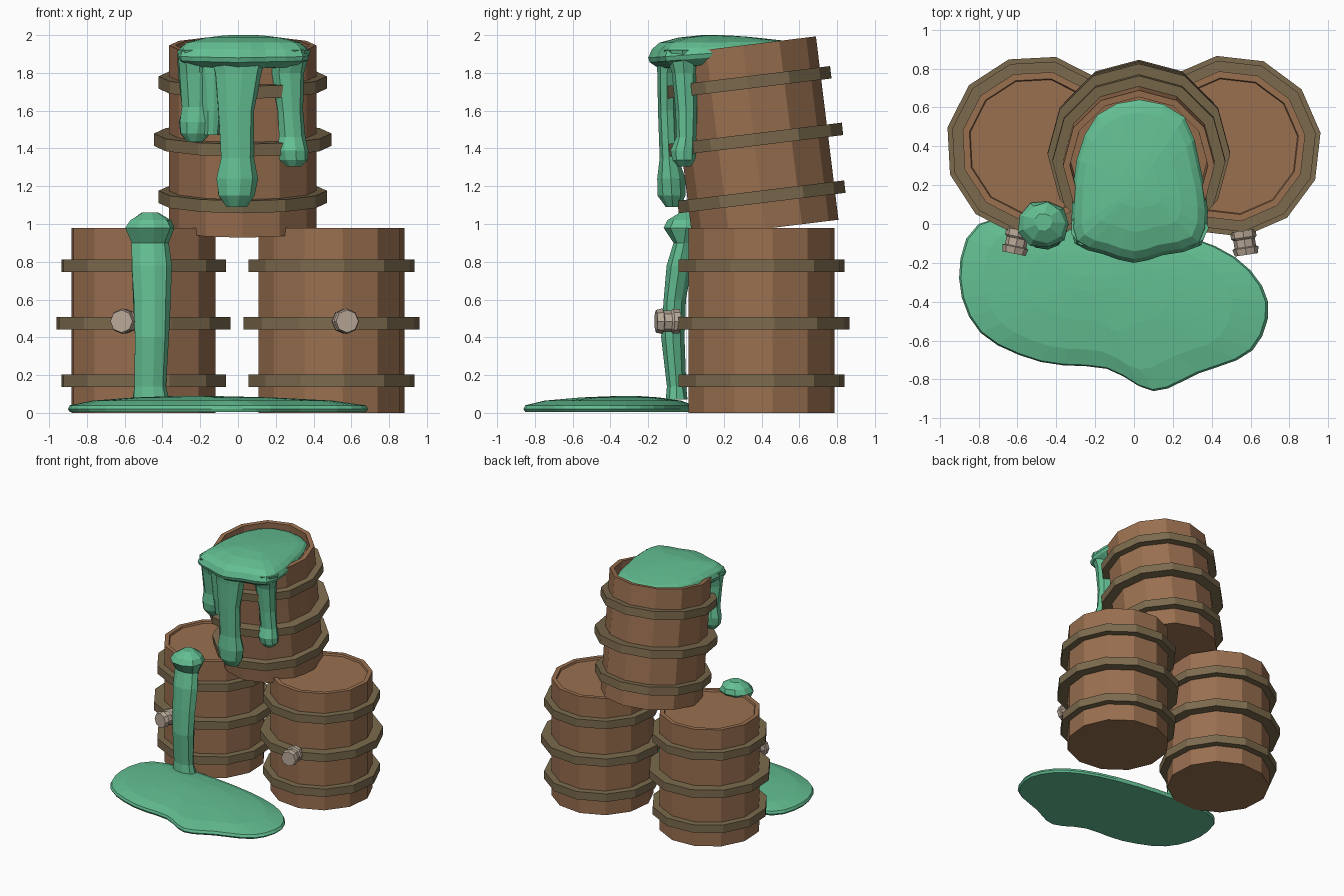
import bpy, bmesh, random
from math import cos, sin, pi, radians
from mathutils import Vector, Matrix

random.seed(4)
if "Cube" in bpy.data.objects:
    bpy.data.objects.remove(bpy.data.objects["Cube"], do_unlink=True)


def material(name, *rgb):
    mat = bpy.data.materials.new(name)
    mat.use_nodes = True
    colour = (*rgb, 1)
    mat.diffuse_color = colour
    for node in mat.node_tree.nodes:
        if node.type == "BSDF_PRINCIPLED":
            node.inputs["Base Color"].default_value = colour
    return mat


wood = material("barrel wood", .32, .16, .08)
band_metal = material("band bronze", .2, .145, .075)
plug_metal = material("plug pale metal", .48, .39, .31)
slime = material("green slime", .125, .52, .29)


def loft(name, rings, mat, place=Matrix(), closed=False):
    """Skin a stack of point rings; cap the ends or join last to first."""
    bm = bmesh.new()
    loops = [[bm.verts.new(place @ Vector(p)) for p in ring] for ring in rings]
    pairs = list(zip(loops, loops[1:]))
    if closed:
        pairs.append((loops[-1], loops[0]))
    else:
        bm.faces.new(loops[0])
        bm.faces.new(loops[-1])
    for low, high in pairs:
        count = len(low)
        for i in range(count):
            j = (i + 1) % count
            bm.faces.new((low[i], low[j], high[j], high[i]))
    bmesh.ops.recalc_face_normals(bm, faces=bm.faces)
    mesh = bpy.data.meshes.new(name)
    bm.to_mesh(mesh)
    bm.free()
    mesh.materials.append(mat)
    obj = bpy.data.objects.new(name, mesh)
    bpy.context.collection.objects.link(obj)
    return obj


def circle(z, rx, ry=None, x=0, y=0, sides=12, jitter=0):
    ry = rx if ry is None else ry
    ring = []
    for i in range(sides):
        a = 2 * pi * i / sides
        k = 1 + random.uniform(-jitter, jitter)
        ring.append((x + rx * k * cos(a), y + ry * k * sin(a), z))
    return ring


def smooth_outline(points, steps=3):
    """Closed Catmull-Rom curve through a few plan points."""
    pts = [Vector(p) for p in points]
    n = len(pts)
    out = []
    for i in range(n):
        a, b, c, d = (pts[(i + k) % n] for k in (-1, 0, 1, 2))
        for s in range(steps):
            t = s / steps
            out.append(b + (c - a) * t / 2 + (a * 2 - b * 5 + c * 4 - d) * t * t / 2
                       + (b * 3 - a - c * 3 + d) * t ** 3 / 2)
    return out


# Barrels: staved body with a sunken lid or open mouth, and three bands
def barrel(name, place, recess):
    top = .978
    profile = [(.39, 0), (.39, top), (.355, top), (.35, top - recess)]
    loft(name + "_body", [circle(z, r) for r, z in profile], wood, place)
    for label, z, r in (("lower", .17, .445), ("middle", .475, .47), ("upper", .78, .445)):
        h = .033
        corners = [(.37, z - h), (r, z - h), (r, z + h), (.37, z + h)]
        loft(f"{name}_{label}_band", [circle(cz, cr) for cr, cz in corners],
             band_metal, place, closed=True)


# Plug: short octagonal bung on the front of the middle band
def plug(name, place):
    facing = Matrix.Translation((0, -.44, .485)) @ Matrix.Rotation(pi / 2, 4, "X")
    profile = [(.066, 0), (.066, .035), (.056, .045), (.056, .085), (.068, .09), (.06, .125)]
    loft(name, [circle(z, r, sides=8) for r, z in profile], plug_metal, place @ facing)


for side, x, turn in (("right", -.5, -12), ("left", .495, 8.5)):
    place = Matrix.Translation((x, .4, 0)) @ Matrix.Rotation(radians(turn), 4, "Z")
    barrel(side + "_barrel", place, .015)
    plug(side + "_plug", place)

tilted = Matrix.Translation((.025, .42, .975)) @ Matrix.Rotation(radians(7), 4, "X")
barrel("top_barrel", tilted, .14)

# Slime puddle on the floor
puddle = smooth_outline([
    (-.8, 0), (-.9, -.28), (-.79, -.56), (-.48, -.71), (-.14, -.745), (.1, -.86),
    (.33, -.77), (.61, -.65), (.69, -.4), (.52, -.17), (.15, -.03), (-.4, .04)])
middle = Vector((-.25, -.3))
levels = [(.985, .005), (1, .02), (.985, .04), (.8, .065), (.45, .082), (.1, .09)]
loft("slime_puddle", [[(*(middle + (p - middle) * s), z) for p in puddle]
                      for s, z in levels], slime)

# Slime cap spilling over the tilted barrel's rim
cap = smooth_outline([
    (.03, .64), (.26, .55), (.34, .3), (.38, .07), (.345, -.11), (.15, -.16),
    (0, -.2), (-.16, -.155), (-.305, -.1), (-.32, .06), (-.295, .33), (-.19, .56)], 2)
middle = Vector((.03, .2))


def cap_ring(scale, lift):
    ring = []
    for p in cap:
        q = middle + (p - middle) * scale
        base = 1.87 + .08 * (q.y + .2)
        fall = 1 - .83 * (q.y + .2) if lift > 0 else 1
        ring.append((q.x, q.y, base + lift * fall))
    return ring


loft("slime_cap", [cap_ring(s, h) for s, h in (
    (.6, -.06), (.86, -.05), (.98, -.015), (1, .01), (.95, .055), (.85, .09),
    (.6, .12), (.3, .14), (.08, .146))], slime)


# Drips: wavering columns given as (height, x, y, half width, half depth)
def drip(name, sections):
    loft(name, [circle(z, rx, ry, x, y, sides=9, jitter=.06)
                for z, x, y, rx, ry in sections], slime)


drip("middle_drip", [
    (1.92, 0, -.08, .17, .09), (1.8, 0, -.1, .13, .055), (1.6, -.01, -.1, .1, .05),
    (1.35, -.005, -.09, .09, .05), (1.24, -.005, -.08, .11, .075),
    (1.15, -.01, -.075, .1, .075), (1.09, -.01, -.07, .055, .04)])
drip("left_drip", [
    (1.92, .28, -.02, .1, .1), (1.8, .26, -.01, .09, .07), (1.6, .275, 0, .07, .06),
    (1.46, .285, 0, .07, .055), (1.39, .29, -.01, .085, .07),
    (1.34, .295, -.01, .075, .06), (1.305, .295, -.01, .04, .035)])
drip("right_drip", [
    (1.92, -.23, -.02, .1, .1), (1.8, -.22, -.02, .1, .07), (1.62, -.22, -.01, .08, .06),
    (1.54, -.225, -.01, .09, .07), (1.48, -.23, -.01, .08, .065),
    (1.435, -.23, -.01, .04, .035)])
drip("slime_web", [
    (1.85, -.14, -.06, .07, .05), (1.6, -.135, -.05, .05, .04), (1.47, -.14, -.04, .04, .03)])

# Slime stream running down the front of the right barrel into the puddle
drip("slime_stream", [
    (.07, -.46, -.05, .1, .06), (.14, -.465, -.05, .085, .05), (.4, -.46, -.07, .095, .06),
    (.6, -.46, -.06, .1, .06), (.78, -.46, -.035, .105, .065), (.9, -.465, -.01, .1, .06),
    (.98, -.465, 0, .135, .125), (1.02, -.465, .005, .11, .105), (1.06, -.465, .01, .045, .045)])
